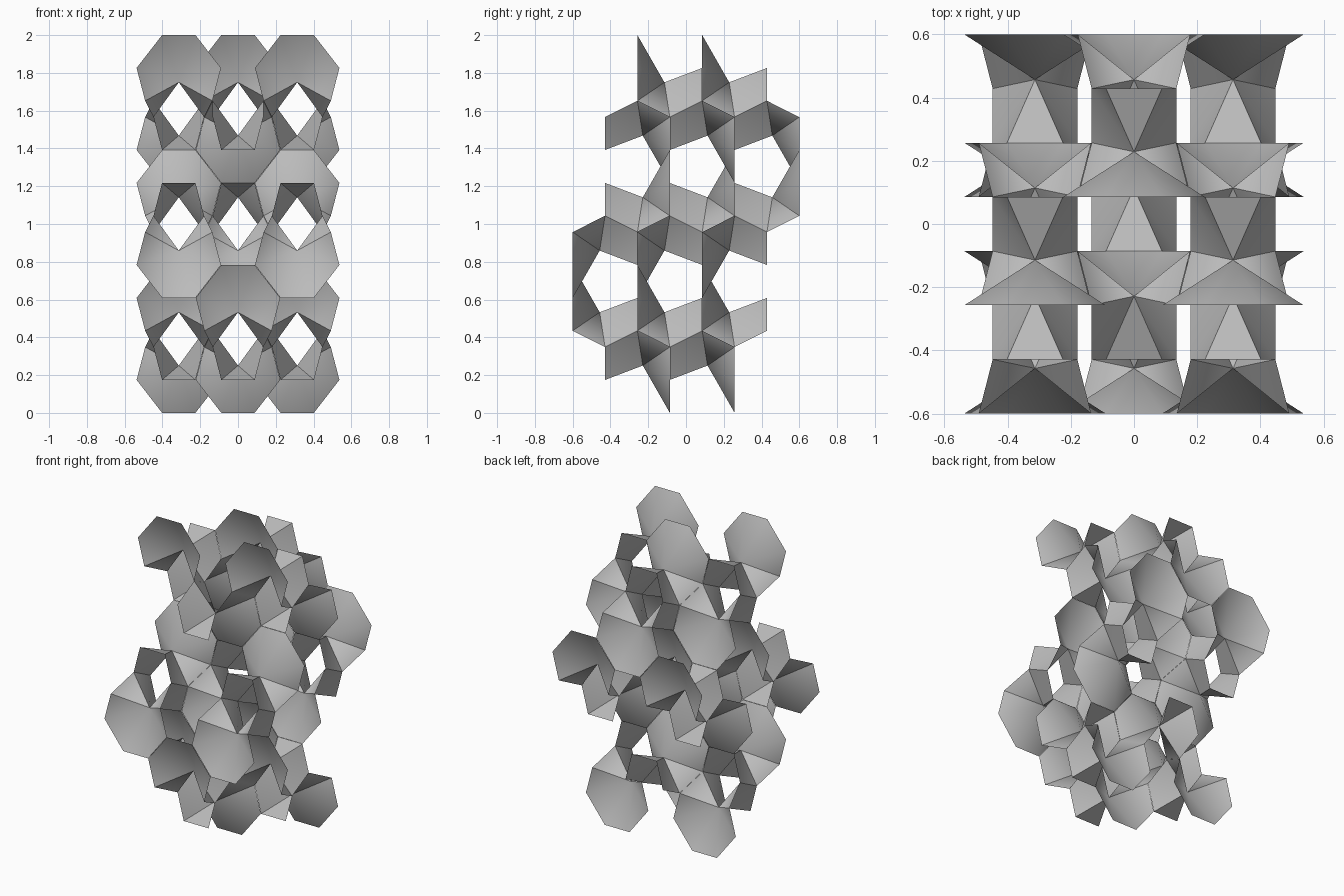
import bpy
import bmesh
import math

cube = bpy.data.objects.get("Cube")
if cube:
    bpy.data.objects.remove(cube, do_unlink=True)

grey = bpy.data.materials.new("plain grey")
grey.use_nodes = True
colour = (0.5, 0.5, 0.5, 1)
grey.diffuse_color = colour
grey.node_tree.nodes["Principled BSDF"].inputs["Base Color"].default_value = colour

STEP = 0.6 / 7        # spacing of the upright planes in y
SPACING = 0.3135      # spacing of the columns in x
LAYER = 0.6087        # height from one layer to the next
TIP, EDGE, NEAR = 0.391, 0.217, 0.043   # heights above the middle of a layer
SMALL, WIDE = 0.0885, 0.2235            # half widths of the panels
OUTER, INNER = 0.178, 0.134

MID = (0,)
SIDES = (-1, 1)

# Profiles: the right half of each panel, from its far edge towards its apex
UPRIGHT = [(SMALL, 0, TIP), (WIDE, 0, EDGE), (OUTER, 0, NEAR)]
BRIDGE = [(SMALL, 0, EDGE), (INNER, 0, NEAR), (INNER, -2 * STEP, -NEAR)]
UPRIGHT_APEX = (0, 0.143, 0.141)
BRIDGE_APEX = (0, -0.2, 0.141)


def fan(apex, half):
    """Seven-sided panel folded into triangles about its apex."""
    left = [(-x, y, z) for x, y, z in reversed(half)]
    rim = left + half
    return [(apex, a, b) for a, b in zip(rim, rim[1:])]


def gussets():
    """Pair of triangles joining an upright panel to its bridge."""
    right = (UPRIGHT_APEX, (OUTER, 0, NEAR), (INNER, 2 * STEP, -NEAR))
    left = tuple((-x, y, z) for x, y, z in reversed(right))
    return [right, left]


def build(name, triangles, layer, flip, places):
    """Repeat a set of triangles through a layer as one object."""
    turn = -1 if layer == 1 else 1
    middle = 2 - TIP - layer * LAYER
    bm = bmesh.new()
    for k, columns in places:
        for column in columns:
            for tri in triangles:
                pts = [(column * SPACING + x,
                        k * STEP + turn * flip * y,
                        middle + flip * z) for x, y, z in tri]
                if turn < 0:
                    pts.reverse()
                bm.faces.new([bm.verts.new(p) for p in pts])
    bmesh.ops.remove_doubles(bm, verts=bm.verts, dist=0.002)
    mesh = bpy.data.meshes.new(name)
    bm.to_mesh(mesh)
    bm.free()
    mesh.materials.append(grey)
    obj = bpy.data.objects.new(name, mesh)
    bpy.context.collection.objects.link(obj)
    bpy.ops.object.select_all(action='DESELECT')
    obj.select_set(True)
    bpy.context.view_layer.objects.active = obj
    bpy.ops.object.shade_smooth_by_angle(angle=math.radians(30))


# For each layer: upright and bridge panels, above and below its middle
layers = [
    ("top",
     [(-3, SIDES), (1, MID)], [(-1, MID), (3, SIDES), (7, MID)],
     [(1, SIDES), (5, MID)], [(-5, MID), (-1, SIDES), (3, MID)]),
    ("middle",
     [(-1, SIDES), (3, MID), (7, SIDES)], [(1, SIDES), (-3, MID), (-7, SIDES)],
     [(-5, SIDES), (-1, MID), (3, SIDES)], [(5, SIDES), (1, MID), (-3, SIDES)]),
    ("bottom",
     [(1, MID), (-3, SIDES), (-7, MID)], [(3, SIDES), (-1, MID)],
     [(5, MID), (1, SIDES), (-3, MID)], [(-1, SIDES), (-5, MID)]),
]

for i, (label, up, down, bridge_up, bridge_down) in enumerate(layers):
    halves = (("upper", 1, up, bridge_up), ("lower", -1, down, bridge_down))
    for half, flip, uprights, bridges in halves:
        prefix = f"{label}_layer_{half}"
        build(prefix + "_upright_panels", fan(UPRIGHT_APEX, UPRIGHT), i, flip, uprights)
        build(prefix + "_bridge_panels", fan(BRIDGE_APEX, BRIDGE), i, flip, bridges)
        build(prefix + "_gussets", gussets(), i, flip, uprights)
